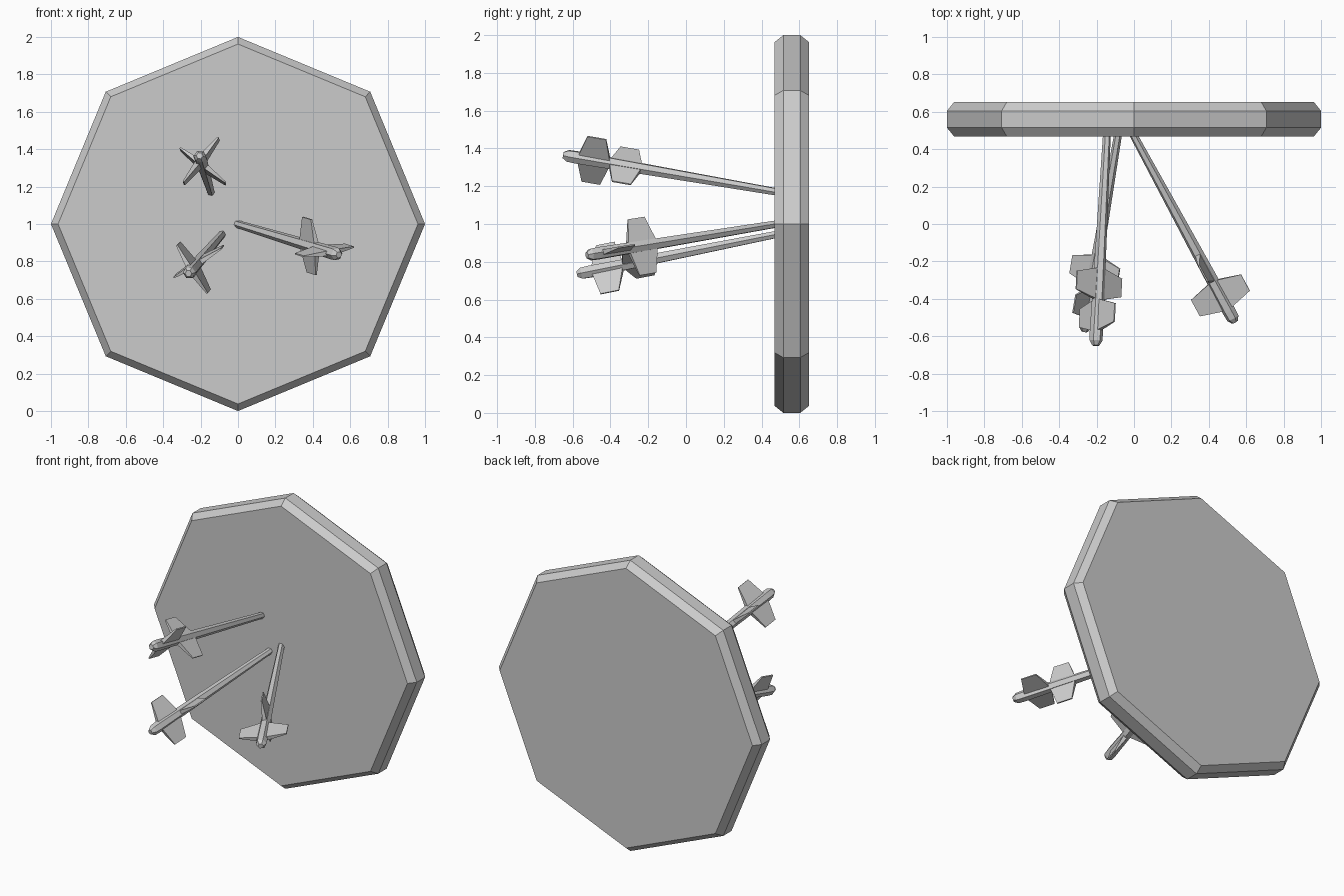
import bpy, bmesh, math
from mathutils import Matrix, Vector

old = bpy.data.objects.get("Cube")
if old:
    bpy.data.objects.remove(old, do_unlink=True)

grey = bpy.data.materials.new("plain grey")
grey.use_nodes = True
GREY = (0.6, 0.6, 0.6, 1)
grey.diffuse_color = GREY
grey.node_tree.nodes["Principled BSDF"].inputs["Base Color"].default_value = GREY


def finish(name, bm, matrix):
    bmesh.ops.recalc_face_normals(bm, faces=bm.faces)
    mesh = bpy.data.meshes.new(name)
    bm.to_mesh(mesh)
    bm.free()
    mesh.materials.append(grey)
    obj = bpy.data.objects.new(name, mesh)
    obj.matrix_world = matrix
    bpy.context.collection.objects.link(obj)
    return obj


def lathe(profile, sides):
    """Faceted solid around local z from (radius, height) rings."""
    bm = bmesh.new()
    rings = []
    for r, z in profile:
        rings.append([bm.verts.new((r * math.cos(i * math.tau / sides),
                                    r * math.sin(i * math.tau / sides), z))
                      for i in range(sides)])
    for a, b in zip(rings, rings[1:]):
        for i in range(sides):
            j = (i + 1) % sides
            bm.faces.new((a[i], a[j], b[j], b[i]))
    bm.faces.new(rings[0])
    bm.faces.new(rings[-1])
    return bm


def vane_pair(center):
    """Two trapezoid wings, thick at the shaft and thin at the tips."""
    bm = bmesh.new()
    rings = []
    for u, chord, thick in ((-0.152, 0.05, 0.004), (0, 0.09, 0.016), (0.152, 0.05, 0.004)):
        rings.append([bm.verts.new((u, t * thick, center + s * chord))
                      for t, s in ((-1, -1), (1, -1), (1, 1), (-1, 1))])
    for a, b in zip(rings, rings[1:]):
        for i in range(4):
            j = (i + 1) % 4
            bm.faces.new((a[i], a[j], b[j], b[i]))
    bm.faces.new(rings[0])
    bm.faces.new(rings[-1])
    return bm


# Octagonal target board with chamfered rims
board = lathe([(0.962, -0.092), (1, -0.045), (1, 0.045), (0.962, 0.092)], 8)
finish("target_board", board,
       Matrix.Translation((0, 0.56, 1)) @ Matrix.Rotation(math.pi / 2, 4, 'X'))

# Arrows: tail point, point of impact, direction of the rear vanes
arrows = {
    "upper": ((-0.205, -0.65, 1.365), (-0.145, 0.48, 1.17), (0.19, 0, 0.25)),
    "side": ((0.54, -0.525, 0.835), (-0.005, 0.48, 1.0), (0.275, 0.13, 0.05)),
    "lower": ((-0.265, -0.575, 0.735), (-0.085, 0.48, 0.945), (-0.155, 0, 0.255)),
}
for label, (tail, tip, vane) in arrows.items():
    tail, tip = Vector(tail), Vector(tip)
    axis = (tip - tail).normalized()
    length = (tip - tail).length
    side = Vector(vane)
    side = (side - axis * side.dot(axis)).normalized()
    up = axis.cross(side)
    frame = Matrix((side, up, axis)).transposed().to_4x4()
    frame.translation = tail
    # Tapered six-sided shaft with a rounded nock
    shaft = lathe([(0.018, 0), (0.034, 0.025), (0.036, 0.07), (0.021, length)], 6)
    finish(label + "_arrow_shaft", shaft, frame)
    # Crossed vanes set one behind the other
    finish(label + "_arrow_rear_vanes", vane_pair(0.165), frame)
    finish(label + "_arrow_front_vanes", vane_pair(0.335),
           frame @ Matrix.Rotation(math.pi / 2, 4, 'Z'))
